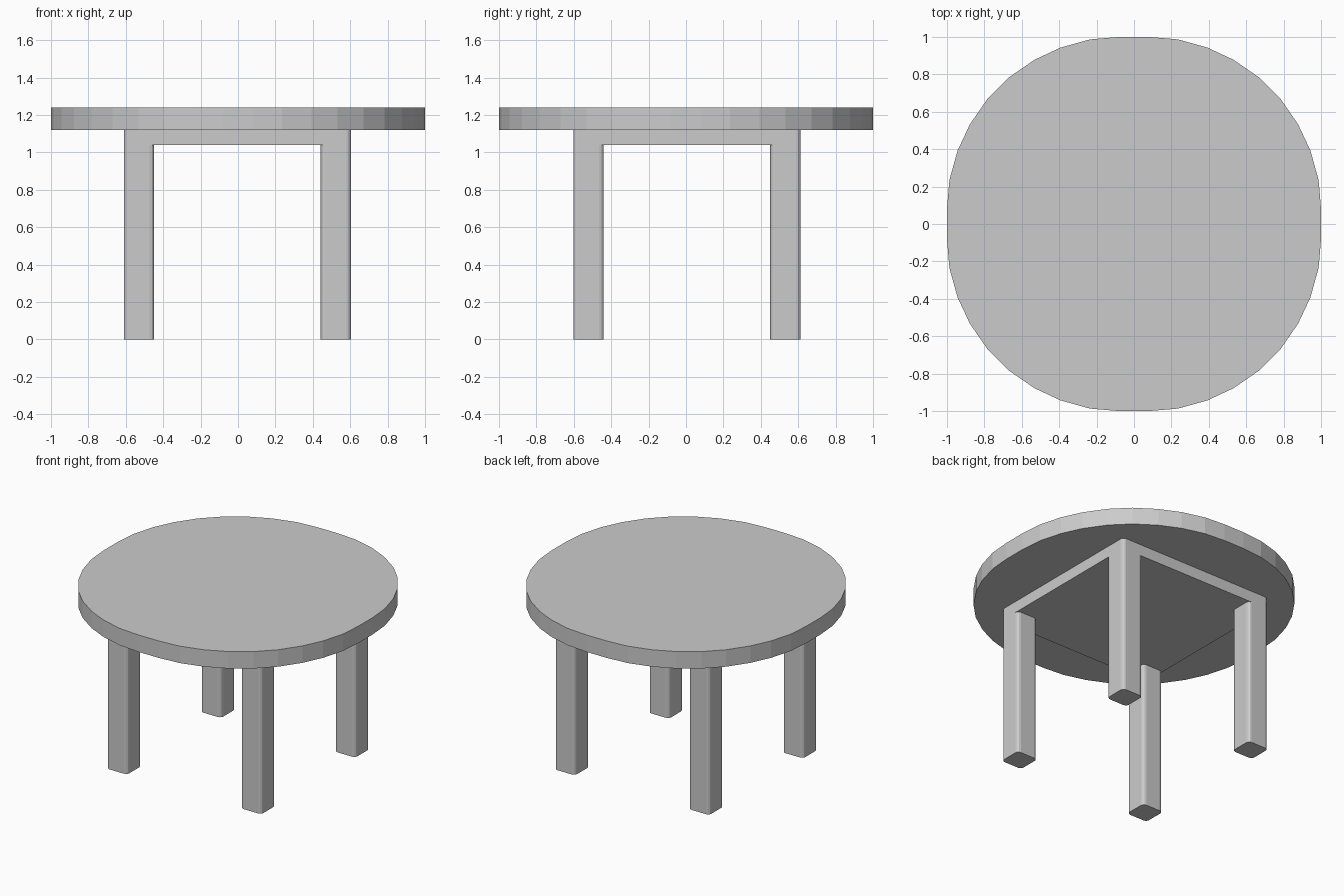
import bpy, bmesh

if "Cube" in bpy.data.objects:
    bpy.data.objects.remove(bpy.data.objects["Cube"])

OFF_X, OFF_Y = -0.003, 0.005   # slight offset of the base under the top


def prism(name, outline, z0, z1):
    """Extrude a closed outline from z0 to z1."""
    bm = bmesh.new()
    face = bm.faces.new([bm.verts.new((x, y, z0)) for x, y in outline])
    ext = bmesh.ops.extrude_face_region(bm, geom=[face])
    for v in ext["geom"]:
        if isinstance(v, bmesh.types.BMVert):
            v.co.z = z1
    bmesh.ops.recalc_face_normals(bm, faces=bm.faces)
    mesh = bpy.data.meshes.new(name)
    bm.to_mesh(mesh)
    bm.free()
    obj = bpy.data.objects.new(name, mesh)
    bpy.context.collection.objects.link(obj)
    return obj


def square_post(name, cx, cy, half, z0, z1, radius):
    """Square block with rounded vertical edges."""
    corners = [(cx + sx * half, cy + sy * half)
               for sx, sy in ((-1, -1), (1, -1), (1, 1), (-1, 1))]
    obj = prism(name, corners, z0, z1)
    bm = bmesh.new()
    bm.from_mesh(obj.data)
    upright = [e for e in bm.edges
               if abs(e.verts[0].co.z - e.verts[1].co.z) > 1e-4]
    bmesh.ops.bevel(bm, geom=upright, offset=radius, segments=3,
                    profile=0.5, affect='EDGES')
    bm.to_mesh(obj.data)
    bm.free()
    return obj


# Table top: slightly squared 40-sided disc, one octant mirrored round
octant = [(1.0, 0.08), (0.987, 0.235), (0.943, 0.393), (0.878, 0.532), (0.783, 0.67)]
quarter = octant + [(y, x) for x, y in reversed(octant)]
outline = []
for _ in range(4):
    outline += quarter
    quarter = [(-y, x) for x, y in quarter]
prism("table_top", outline, 1.12, 1.24)

# Solid block under the top, flush with the legs
square_post("under_frame", OFF_X, OFF_Y, 0.607, 1.04, 1.12, 0.025)

# Four legs
for side, sx in (("left", -1), ("right", 1)):
    for end, sy in (("front", -1), ("back", 1)):
        square_post(f"{end}_{side}_leg", OFF_X + sx * 0.526, OFF_Y + sy * 0.526,
                    0.081, 0.0, 1.04, 0.025)
